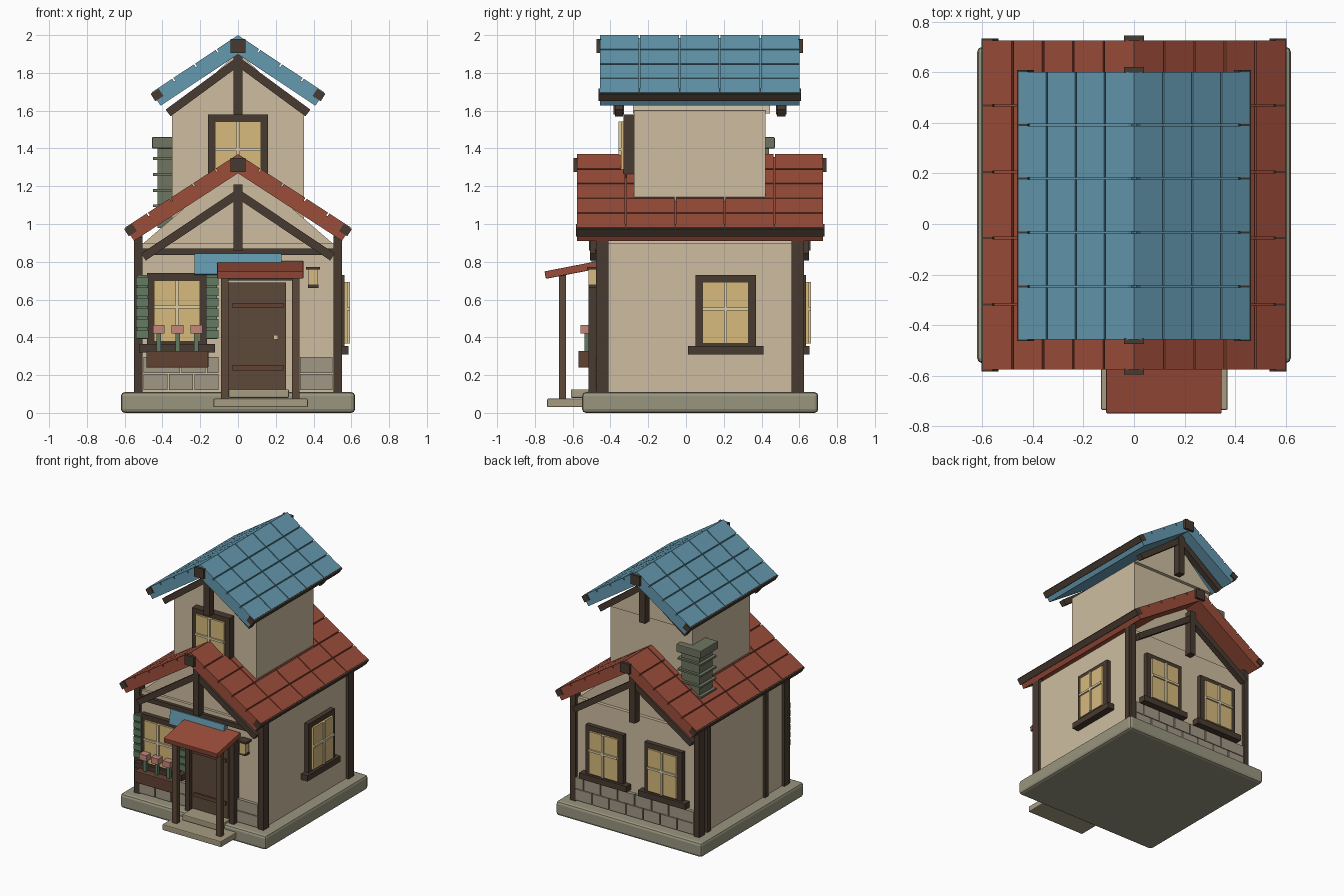
import bpy, bmesh, math
from mathutils import Matrix, Vector

if "Cube" in bpy.data.objects:
    bpy.data.objects.remove(bpy.data.objects["Cube"])

def mat(name, r, g, b):
    m = bpy.data.materials.new(name)
    m.diffuse_color = tuple((c / 255) ** 2.2 for c in (r, g, b)) + (1,)
    m.use_nodes = True
    m.node_tree.nodes["Principled BSDF"].inputs["Base Color"].default_value = m.diffuse_color
    return m

WALL = mat("plaster", 205, 188, 158)
WOOD = mat("dark_wood", 74, 61, 52)
DOOR = mat("door_wood", 94, 75, 60)
BOXW = mat("planter_wood", 98, 68, 54)
RED = mat("red_tile", 154, 78, 60)
BLUE = mat("blue_tile", 100, 152, 174)
STONE = mat("foundation", 152, 148, 126)
BLOCK = mat("stone_block", 160, 150, 132)
STEP = mat("step_stone", 165, 155, 128)
CHIM = mat("chimney_stone", 110, 116, 96)
GLASS = mat("warm_glass", 214, 184, 124)
CREAM = mat("muntin", 222, 205, 165)
GREEN = mat("shutter_green", 98, 122, 98)
PINK = mat("flower_pink", 196, 135, 122)

def finish(name, bm, m, bevel=0):
    me = bpy.data.meshes.new(name)
    bmesh.ops.recalc_face_normals(bm, faces=bm.faces)
    bm.to_mesh(me)
    bm.free()
    me.materials.append(m)
    ob = bpy.data.objects.new(name, me)
    bpy.context.collection.objects.link(ob)
    if bevel:
        b = ob.modifiers.new("bevel", 'BEVEL')
        b.width, b.segments = bevel, 2
    return ob

def boxes(name, m, items, mx=Matrix(), bevel=0):
    """One object from boxes given as (x0, x1, y0, y1, z0, z1)."""
    bm = bmesh.new()
    for x0, x1, y0, y1, z0, z1 in items:
        loc = Matrix.Translation(((x0 + x1) / 2, (y0 + y1) / 2, (z0 + z1) / 2))
        size = Matrix.Diagonal((x1 - x0, y1 - y0, z1 - z0, 1))
        bmesh.ops.create_cube(bm, size=1, matrix=mx @ loc @ size)
    return finish(name, bm, m, bevel)

def at(x, y, z, angle=0, axis='Z'):
    return Matrix.Translation((x, y, z)) @ Matrix.Rotation(math.radians(angle), 4, axis)

def gable(name, half, z0, z1, y0, y1):
    bm = bmesh.new()
    f = bm.faces.new([bm.verts.new(p) for p in ((-half, y0, z0), (half, y0, z0), (0, y0, z1))])
    r = bmesh.ops.extrude_face_region(bm, geom=[f])
    bmesh.ops.translate(bm, vec=(0, y1 - y0, 0), verts=[v for v in r['geom'] if isinstance(v, bmesh.types.BMVert)])
    finish(name, bm, WALL)

def roof(name, m, top, half, eave, y0, y1, rows, cols=5):
    """Two tiled slopes with eave beams and ridge ends."""
    ang = math.degrees(math.atan2(top - eave, half))
    L = math.hypot(half, top - eave)
    rl, cw, g = L / rows, (y1 - y0) / cols, 0.004
    for side, label in ((1, "right"), (-1, "left")):
        mx = Matrix.Diagonal((side, 1, 1, 1)) @ at(0, 0, top, ang, 'Y')
        boxes(f"{name}_deck_{label}", m, [(0, L - .004, y0 + .004, y1 - .004, -.085, -.018)], mx)
        boxes(f"{name}_tiles_{label}", m,
              [(i * rl + (g if i else 0), (i + 1) * rl - g, y0 + j * cw + g, y0 + (j + 1) * cw - g, -.022, 0)
               for i in range(rows) for j in range(cols)], mx)
        boxes(f"{name}_eave_beam_{label}", WOOD, [(L - .045, L + .006, y0 - .003, y1 + .003, -.05, -.004)], mx)
    boxes(f"{name}_ridge_ends", WOOD,
          [(-.04, .04, y - .012, y + .012, top - .095, top - .02) for y in (y0 - .003, y1 + .003)])

def truss(name, y, zk0, zk1, za, xe, ze):
    """King post with two diagonal braces."""
    boxes(f"{name}_king_post", WOOD, [(-.025, .025, y - .028, y + .028, zk0, zk1)])
    ang = math.degrees(math.atan2(za - ze, xe))
    L = math.hypot(xe, za - ze)
    for s, label in ((1, "right"), (-1, "left")):
        mx = Matrix.Diagonal((s, 1, 1, 1)) @ at(0, y, za, ang, 'Y')
        boxes(f"{name}_brace_{label}", WOOD, [(0, L, -.022, .022, -.022, .022)], mx)

def window(name, mx, w=.32, h=.40, sill=True):
    """Window on a wall, outward is local -y, origin at the centre."""
    a, b, t = w / 2, h / 2, .038
    boxes(f"{name}_frame", WOOD, [(-a, -a + t, -.035, .02, -b, b), (a - t, a, -.035, .02, -b, b),
                                  (-a, a, -.035, .02, b - t, b), (-a, a, -.035, .02, -b, -b + t)], mx)
    boxes(f"{name}_glass", GLASS, [(-a + t, a - t, -.05, .01, -b + t, b - t)], mx)
    boxes(f"{name}_muntins", CREAM, [(-.008, .008, -.062, -.04, -b + t, b - t),
                                     (-a + t, a - t, -.062, -.04, .012, .028)], mx)
    if sill:
        boxes(f"{name}_sill", WOOD, [(-a - .04, a + .04, -.055, .02, -b - .02, -b + .025)], mx)

# Foundation and steps
boxes("foundation", STONE, [(-.62, .62, -.55, .70, 0, .11)], bevel=.02)
boxes("lower_step", STEP, [(-.13, .37, -.735, -.50, .03, .075)], bevel=.006)
boxes("upper_step", STEP, [(-.05, .27, -.61, -.44, .08, .125)], bevel=.006)

# Walls and gables
boxes("main_walls", WALL, [(-.53, .53, -.455, .60, .10, .90)])
gable("main_gable", .51, .89, 1.33, -.435, .575)
boxes("tower_walls", WALL, [(-.35, .35, -.275, .42, .90, 1.60)])
gable("tower_gable", .35, 1.585, 1.91, -.28, .445)

# Timber framing
boxes("corner_posts", WOOD, [(x - .0225, x + .0225, y - .0225, y + .0225, .11, .94)
                             for x in (-.528, .528) for y in (-.433, .58)])
boxes("gable_posts", WOOD, [(x - .0225, x + .0225, y - .012, y + .012, .11, .93)
                            for x in (-.527, .527) for y in (-.465, .612)])
boxes("left_wall_posts", WOOD, [(-.548, -.51, y - .022, y + .022, .11, .92) for y in (.50, -.20)])
boxes("front_beam", WOOD, [(-.51, .51, -.48, -.45, .835, .87)])
truss("front_truss", -.485, .86, 1.21, 1.16, .50, .825)
truss("back_truss", .63, .86, 1.21, 1.16, .50, .825)
truss("tower_front_truss", -.355, 1.58, 1.93, 1.86, .37, 1.588)
truss("tower_back_truss", .505, 1.58, 1.93, 1.86, .37, 1.588)

# Roofs
roof("main_roof", RED, 1.37, .60, .98, -.58, .73, 5)
roof("tower_roof", BLUE, 2.0, .46, 1.695, -.46, .605, 4)

# Chimney
boxes("chimney_stack", CHIM, [(-.425, -.27, .285, .44, .98, 1.41)])
boxes("chimney_cap", CHIM, [(-.455, -.245, .26, .47, 1.40, 1.46)], bevel=.005)
boxes("chimney_bands", CHIM, [(-.45, -.25, .27, .46, z, z + .014) for z in (1.09, 1.17, 1.255, 1.34)])

# Windows
window("front_window", at(-.323, -.455, .54))
window("right_window", at(.53, .21, .53, 90))
for x, n in ((-.25, "left"), (.25, "right")):
    window(f"back_window_{n}", at(x, .60, .53, 180))
window("tower_window", at(0, -.295, 1.375), .32, .41, False)

# Shutters
for x, n in ((-.508, "left"), (-.137, "right")):
    boxes(f"shutter_{n}", GREEN, [(x - .026, x + .026, -.485, -.45, .39, .73)] +
          [(x - .033, x + .033, -.498, -.47, .395 + i * .056, .44 + i * .056) for i in range(6)])

# Flower box
boxes("flower_box", BOXW, [(-.485, -.157, -.57, -.48, .24, .328)], bevel=.005)
boxes("flower_stems", GREEN, [(x - .012, x + .012, -.537, -.513, .32, .43) for x in (-.42, -.32, -.22)])
boxes("flowers", PINK, [(x - .031, x + .031, -.558, -.495, .42, .465) for x in (-.42, -.32, -.22)])

# Stone courses on the front and back walls
def course(name, y, x0, x1, n):
    w, items = (x1 - x0) / n, []
    for r in range(2):
        edges = [x0] + [x0 + (i + .5 * r) * w for i in range(1, n)] + [x1]
        items += [(a + .004, b - .004, y - .018, y + .018, .12 + r * .09, .205 + r * .09)
                  for a, b in zip(edges, edges[1:])]
    boxes(name, BLOCK, items)
course("front_stones_left", -.462, -.505, -.10, 3)
course("front_stones_right", -.462, .325, .505, 1)
course("back_stones", .607, -.505, .505, 7)

# Door
boxes("door", DOOR, [(-.05, .255, -.485, -.44, .12, .69)])
boxes("door_hinges", BOXW, [(-.03, .24, -.495, -.48, z, z + .028) for z in (.225, .555)])
boxes("door_knob", CREAM, [(.187, .212, -.51, -.48, .388, .413)])
boxes("door_frame", WOOD, [(x - .02, x + .02, -.515, -.455, .11, .76) for x in (-.07, .305)] +
      [(-.09, .325, -.515, -.455, .70, .74)])

# Porch
boxes("porch_posts", DOOR, [(x - .02, x + .02, -.672, -.635, .075, .73) for x in (-.07, .305)])
boxes("porch_roof", RED, [(-.228, .228, -.145, .145, -.02, .02)], at(.118, -.603, .757, 11, 'X'), bevel=.004)
boxes("awning_board", BLUE, [(-.23, .23, -.02, .02, -.055, .055)], at(0, -.483, .785, -10, 'X'))

# Lantern
boxes("lantern_cap", WOOD, [(.36, .435, -.525, -.455, .758, .772), (.37, .425, -.515, -.465, .662, .68)])
boxes("lantern_light", GLASS, [(.372, .423, -.515, -.47, .675, .76)])
